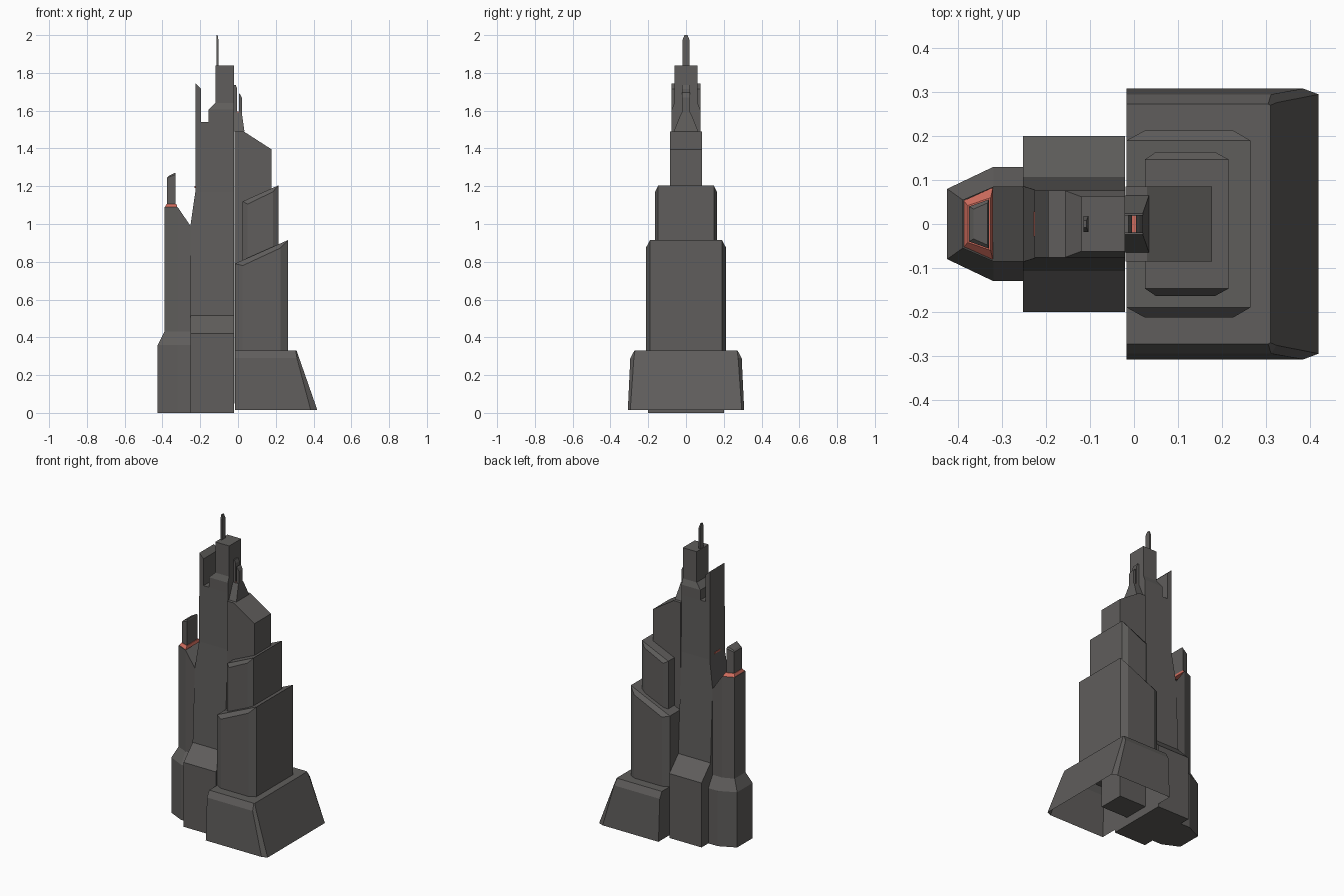
import bpy, bmesh

if "Cube" in bpy.data.objects:
    bpy.data.objects.remove(bpy.data.objects["Cube"])


def material(name, rgb):
    m = bpy.data.materials.new(name)
    m.diffuse_color = (*rgb, 1)
    m.use_nodes = True
    m.node_tree.nodes["Principled BSDF"].inputs["Base Color"].default_value = m.diffuse_color
    return m


GREY = material("dark_stone", (0.115, 0.11, 0.106))
RED = material("red_light", (0.62, 0.15, 0.11))


def loft(name, rings, mat=GREY, cap_first=True):
    """Skin a stack of matching closed rings of 3D points."""
    bm = bmesh.new()
    vs = [[bm.verts.new(p) for p in r] for r in rings]
    n = len(rings[0])
    for a, b in zip(vs, vs[1:]):
        for i in range(n):
            j = (i + 1) % n
            bm.faces.new((a[i], a[j], b[j], b[i]))
    if cap_first:
        bm.faces.new(vs[0][::-1])
    bm.faces.new(vs[-1])
    bmesh.ops.recalc_face_normals(bm, faces=bm.faces)
    me = bpy.data.meshes.new(name)
    bm.to_mesh(me)
    bm.free()
    me.materials.append(mat)
    ob = bpy.data.objects.new(name, me)
    bpy.context.collection.objects.link(ob)
    return ob


def rect(x0, x1, y, z):
    return [(x0, -y, z), (x1, -y, z), (x1, y, z), (x0, y, z)]


def plan(half, z):
    """Ring at height z from half an outline (positive y), mirrored in y."""
    return [(x, -y, z) for x, y in half] + [(x, y, z) for x, y in half[::-1]]


def slab(name, *layers, mat=GREY):
    """Side profiles (x, z) at half widths, widest first, mirrored in y."""
    front = [[(x, -y, z) for x, z in p] for y, p in layers]
    back = [[(x, y, z) for x, z in p] for y, p in layers[::-1]]
    return loft(name, front + back, mat)


# flared base skirt, open underneath
loft("base_skirt", [
    plan([(-.017, .308), (.385, .308), (.42, .295)], .015),
    plan([(-.017, .295), (.312, .295), (.324, .276)], .29),
    plan([(-.017, .273), (.305, .273), (.31, .27)], .33)], cap_first=False)

# stepped tiers with slanted tops and chamfered sides
slab("lower_tier",
     (.213, [(.025, .325), (.225, .325), (.225, .873), (.025, .78)]),
     (.19, [(-.017, .325), (.265, .325), (.265, .915), (-.017, .79)]))
slab("middle_tier",
     (.164, [(.05, .75), (.184, .75), (.184, 1.17), (.05, 1.105)]),
     (.147, [(.025, .75), (.215, .75), (.215, 1.205), (.025, 1.12)]))
slab("upper_tier",
     (.085, [(-.019, .05), (.178, .05), (.178, 1.395), (.03, 1.49), (-.019, 1.49)]))

# small twin fins on the upper tier
loft("fin_foot", [rect(-.02, .034, .065, 1.49), rect(-.02, .02, .024, 1.59)])
slab("tall_fin", (.02, [(-.02, 1.5), (-.004, 1.5), (-.004, 1.715), (-.012, 1.735), (-.02, 1.735)]))
slab("short_fin", (.02, [(.004, 1.5), (.02, 1.5), (.02, 1.67), (.012, 1.685), (.004, 1.695)]))
loft("fin_light", [rect(-.018, .008, .026, 1.56), rect(-.018, .008, .0255, 1.58)], RED)
loft("fin_light_gap", [rect(-.005, .005, .019, 1.58), rect(-.005, .005, .019, 1.595)], RED)

# central shaft
loft("central_shaft", [
    rect(-.252, -.02, .2, 0), rect(-.252, -.02, .2, .42),
    rect(-.252, -.02, .107, .515), rect(-.252, -.02, .086, .99),
    rect(-.226, -.02, .078, 1.17), rect(-.226, -.02, .076, 1.54)])
slab("shaft_fin", (.076, [(-.226, 1.54), (-.195, 1.54), (-.195, 1.715), (-.226, 1.745)]))
loft("shaft_head", [
    rect(-.157, -.02, .076, 1.54), rect(-.157, -.02, .076, 1.605),
    rect(-.12, -.02, .062, 1.64), rect(-.12, -.02, .062, 1.84)])
loft("mast", [
    rect(-.115, -.104, .018, 1.84), rect(-.115, -.104, .018, 1.975),
    rect(-.115, -.108, .008, 2.0)])

# side tower with chamfered outer corners
low = [(-.425, .08), (-.32, .13), (-.25, .13)]
high = [(-.39, .055), (-.32, .085), (-.25, .085)]
tower = loft("side_tower", [plan(low, 0), plan(low, .36), plan(high, .43), plan(high, 1.09)])
for v in tower.data.vertices:          # slope the roof down to the shaft
    if v.co.z > 1 and v.co.x > -.3:
        v.co.z = .988
loft("tower_light", [
    plan([(-.388, .053), (-.321, .083)], 1.088),
    plan([(-.378, .042), (-.326, .06)], 1.107)], RED)
cap = loft("tower_cap", [
    plan([(-.375, .04), (-.33, .056)], 1.1),
    plan([(-.375, .04), (-.33, .056)], 1.245),
    plan([(-.365, .034), (-.333, .048)], 1.255)])
for v in cap.data.vertices:            # tilt the cap roof
    if v.co.z > 1.2 and v.co.x > -.35:
        v.co.z += .017

# tiny window plates
loft("left_window", [rect(-.229, -.222, .028, 1.19), rect(-.229, -.222, .028, 1.2)], RED)
